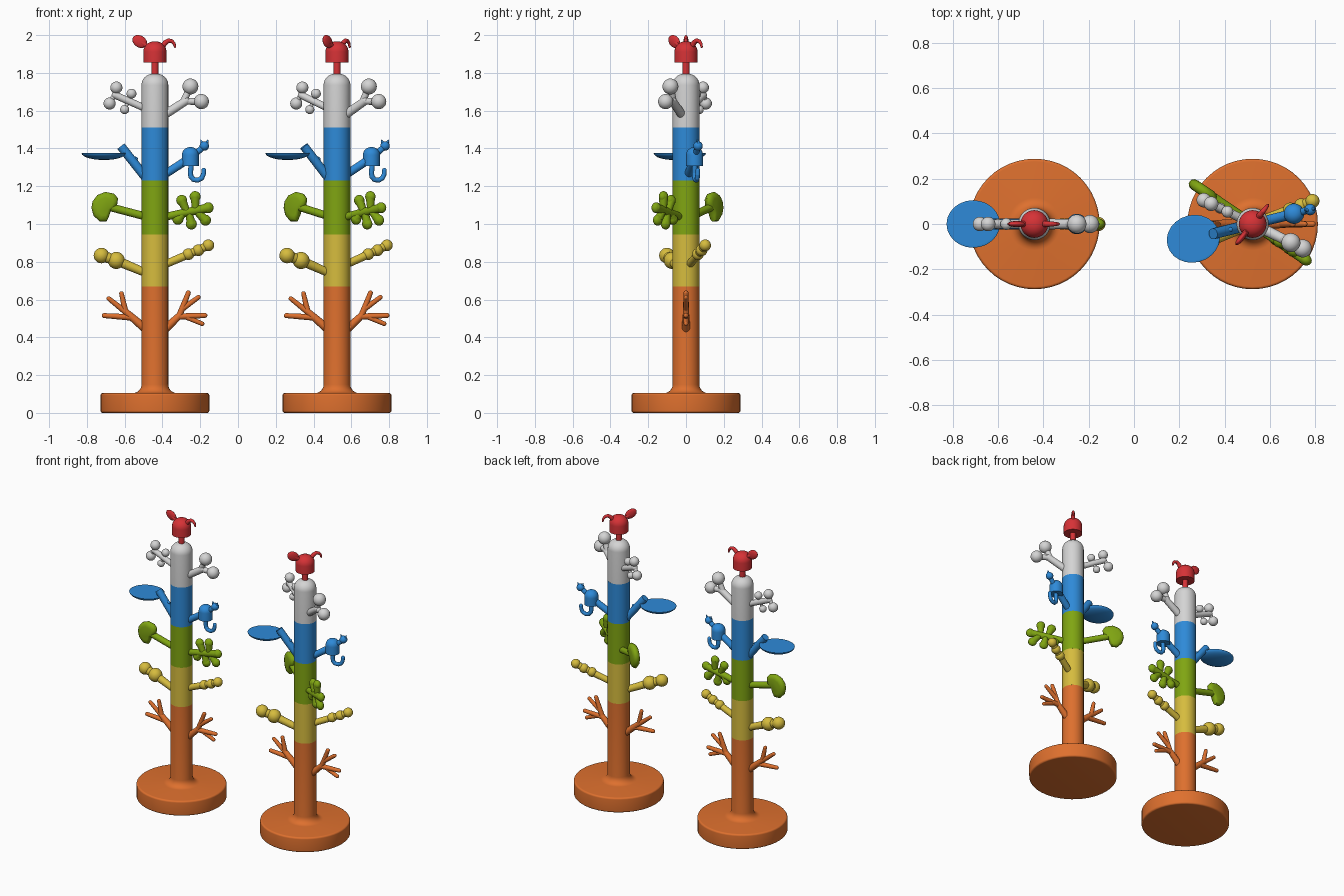
import bpy, bmesh, math
from mathutils import Vector, Matrix

if "Cube" in bpy.data.objects:
    bpy.data.objects.remove(bpy.data.objects["Cube"])


def material(name, rgb):
    m = bpy.data.materials.new(name)
    lin = [((c / 255 + 0.055) / 1.055) ** 2.4 for c in rgb]
    m.diffuse_color = (*lin, 1)
    m.use_nodes = True
    m.node_tree.nodes["Principled BSDF"].inputs["Base Color"].default_value = m.diffuse_color
    return m


MATS = {
    "orange": material("orange", (222, 112, 46)),
    "yellow": material("yellow", (214, 188, 62)),
    "green": material("green", (128, 165, 18)),
    "blue": material("blue", (46, 138, 216)),
    "grey": material("light grey", (212, 212, 212)),
    "red": material("red", (214, 50, 54)),
}
# tree x position and the turn of each coloured segment (degrees)
TREES = [
    ("left", -0.44, dict(orange=0, yellow=0, green=0, blue=0, grey=0, red=0)),
    ("right", 0.524, dict(orange=0, yellow=21, green=-34, blue=14, grey=-26, red=51)),
]


def lathe(bm, profile, x=0, n=48):
    """Closed turned solid from (radius, z) points."""
    rings = [[bm.verts.new((x + r * math.cos(2 * math.pi * i / n), r * math.sin(2 * math.pi * i / n), z))
              for i in range(n)] for r, z in profile]
    for a, b in zip(rings, rings[1:]):
        for i in range(n):
            j = (i + 1) % n
            bm.faces.new((a[i], a[j], b[j], b[i]))
    bm.faces.new(rings[0][::-1])
    bm.faces.new(rings[-1])


def ball(bm, p, r, scale=(1, 1, 1), tilt=0):
    m = Matrix.Translation((p[0], 0, p[1])) @ Matrix.Rotation(tilt, 4, 'Y') @ Matrix.Diagonal((*scale, 1))
    return bmesh.ops.create_uvsphere(bm, u_segments=24, v_segments=14, radius=r, matrix=m)["verts"]


def rod(bm, a, b, r1, r2=None):
    """Cone or cylinder between two (x, z) points."""
    a, b = Vector((a[0], 0, a[1])), Vector((b[0], 0, b[1]))
    d = b - a
    m = Matrix.Translation((a + b) / 2) @ d.to_track_quat('Z', 'Y').to_matrix().to_4x4()
    bmesh.ops.create_cone(bm, cap_ends=True, segments=20, radius1=r1,
                          radius2=r1 if r2 is None else r2, depth=d.length, matrix=m)


def limb(bm, pts, r1, r2=None):
    """Round-ended chain of rods tapering from r1 to r2."""
    r2 = r1 if r2 is None else r2
    k = len(pts) - 1
    rad = [r1 + (r2 - r1) * i / k for i in range(k + 1)]
    for i in range(k):
        rod(bm, pts[i], pts[i + 1], rad[i], rad[i + 1])
    for p, r in zip(pts, rad):
        ball(bm, p, r)


def part(name, colour, build):
    """Make one mesh and place it on both trees."""
    bm = bmesh.new()
    build(bm)
    bmesh.ops.recalc_face_normals(bm, faces=bm.faces)
    for f in bm.faces:
        f.smooth = True
    me = bpy.data.meshes.new(name)
    bm.to_mesh(me)
    bm.free()
    me.set_sharp_from_angle(angle=math.radians(40))
    me.materials.append(MATS[colour])
    for side, x, turn in TREES:
        ob = bpy.data.objects.new(f"{side}_tree_{name}", me)
        ob.location.x = x
        ob.rotation_euler.z = math.radians(turn[colour])
        bpy.context.collection.objects.link(ob)


def arc(cr, cz, r, a0, a1, n=6, rz=None):
    rz = rz or r
    return [(cr + r * math.cos(math.radians(a0 + (a1 - a0) * i / n)),
             cz + rz * math.sin(math.radians(a0 + (a1 - a0) * i / n))) for i in range(n + 1)]


R = 0.071
# base plate with flared trunk
part("base_and_trunk", "orange", lambda bm: lathe(
    bm, arc(0.276, 0.012, 0.012, -90, 0) + arc(0.276, 0.093, 0.012, 0, 90)
    + arc(R + 0.045, 0.15, 0.045, 270, 180) + [(R, 0.668)]))
# plain trunk segments
for col, z0, z1 in (("yellow", 0.668, 0.945), ("green", 0.945, 1.23), ("blue", 1.23, 1.51)):
    part("trunk_segment_" + col, col, lambda bm: lathe(bm, [(R, z0), (R, z1)]))
# domed top segment
part("trunk_top", "grey", lambda bm: lathe(bm, [(R, 1.51)] + arc(0.011, 1.735, 0.06, 0, 90, 10)))


# forked orange twigs
def orange_left(bm):
    limb(bm, [(-.05, .445), (-.12, .505), (-.156, .537)], .023, .017)
    limb(bm, [(-.156, .537), (-.177, .632)], .016, .012)
    limb(bm, [(-.15, .53), (-.244, .605)], .016, .012)
    limb(bm, [(-.12, .505), (-.268, .515)], .017, .013)


def orange_right(bm):
    limb(bm, [(.05, .44), (.13, .515)], .023, .018)
    limb(bm, [(.13, .515), (.177, .635)], .017, .013)
    limb(bm, [(.145, .55), (.23, .612)], .015, .012)
    limb(bm, [(.13, .51), (.265, .516)], .017, .013)
    limb(bm, [(.16, .51), (.25, .472)], .014, .012)


# beaded yellow branches
def yellow_left(bm):
    limb(bm, [(-.05, .742), (-.2, .805), (-.283, .833)], .022, .03)
    ball(bm, (-.204, .807), .045)
    ball(bm, (-.283, .833), .041)


def yellow_right(bm):
    limb(bm, [(.05, .785), (.17, .836), (.283, .886)], .021, .022)
    for p in ((.177, .84), (.23, .861), (.283, .887)):
        ball(bm, p, .031)


# fan leaf: flat outline with rounded rim
def fan_leaf(bm):
    limb(bm, [(-.05, 1.04), (-.24, 1.09)], .021)
    outline = [(-.2, 1.1), (-.195, 1.135), (-.215, 1.16), (-.262, 1.17), (-.305, 1.153), (-.33, 1.12),
               (-.336, 1.085), (-.325, 1.045), (-.294, 1.014), (-.257, 1.013), (-.243, 1.04), (-.233, 1.07)]
    cx, cz = -.265, 1.095
    rings = []
    for y, s in ((-.024, .6), (-.02, .84), (-.01, .97), (0, 1), (.01, .97), (.02, .84), (.024, .6)):
        rings.append([bm.verts.new((cx + (x - cx) * s, y, cz + (z - cz) * s)) for x, z in outline])
    n = len(outline)
    for a, b in zip(rings, rings[1:]):
        for i in range(n):
            bm.faces.new((a[i], a[(i + 1) % n], b[(i + 1) % n], b[i]))
    bm.faces.new(rings[0])
    bm.faces.new(rings[-1][::-1])


# lobed leaf: midrib with rounded lobes
def lobed_leaf(bm):
    limb(bm, [(.05, 1.037), (.28, 1.085)], .02, .024)
    for a, b in (((.17, 1.066), (.142, 1.125)), ((.215, 1.077), (.213, 1.145)), ((.24, 1.08), (.282, 1.086)),
                 ((.22, 1.068), (.268, 1.02)), ((.18, 1.06), (.193, 1.0)), ((.15, 1.055), (.122, 1.025))):
        limb(bm, [a, b], .018, .025)
        ball(bm, b, .029, (1, .8, 1))


# cut stub carrying a flat-topped leaf dish
def blue_left(bm):
    rod(bm, (-.03, 1.222), (-.18, 1.412), .024)
    for v in ball(bm, (-.27, 1.375), 1, (.118, .105, .036)):
        v.co.z = min(v.co.z, 1.376)
    limb(bm, [(-.1, 1.345), (-.165, 1.368)], .01)


# branch with a hanging animal: body, head, ears, curled tail
def blue_right(bm):
    rod(bm, (.04, 1.255), (.19, 1.352), .022)
    lathe(bm, [(.045, 1.308), (.045, 1.365)] + arc(.003, 1.365, .042, 10, 90, 8), .188, 28)
    limb(bm, [(.2, 1.36), (.26, 1.41)], .016)
    ball(bm, (.262, 1.413), .025)
    for s in (-1, 1):
        rod(bm, (.262 + s * .011, 1.425), (.262 + s * .02, 1.446), .011, .002)
    limb(bm, [(.193, 1.32), (.188, 1.27), (.191, 1.25), (.205, 1.235), (.228, 1.232),
              (.248, 1.243), (.257, 1.262), (.259, 1.285)], .014, .012)


# berry branches
def grey_left(bm):
    limb(bm, [(-.05, 1.612), (-.21, 1.682)], .019)
    limb(bm, [(-.124, 1.69), (-.16, 1.606)], .01)
    for p, r in (((-.24, 1.638), .032), ((-.204, 1.722), .032), ((-.124, 1.69), .026), ((-.16, 1.606), .024)):
        ball(bm, p, r)
    limb(bm, [(-.24, 1.638), (-.215, 1.68), (-.204, 1.722)], .013)


def grey_right(bm):
    limb(bm, [(.04, 1.572), (.165, 1.652)], .024, .022)
    limb(bm, [(.15, 1.645), (.188, 1.728)], .018)
    limb(bm, [(.16, 1.65), (.246, 1.648)], .018)
    ball(bm, (.188, 1.728), .042)
    ball(bm, (.246, 1.648), .04)


# red finial: stem, bell and two ears
def finial(bm):
    lathe(bm, [(.019, 1.78), (.019, 1.86)], n=24)
    lathe(bm, [(.061, 1.855), (.061, 1.912)] + arc(.003, 1.912, .058, 8, 90, 8, .055), n=40)


def round_ear(bm):
    ball(bm, (-.08, 1.966), 1, (.042, .013, .031), math.radians(32))
    limb(bm, [(-.03, 1.935), (-.07, 1.96)], .013)


def hooked_ear(bm):
    limb(bm, [(.035, 1.935), (.055, 1.96), (.072, 1.971), (.09, 1.968), (.102, 1.955), (.107, 1.938)], .015, .006)


for name, col, fn in (
        ("left_forked_twig", "orange", orange_left), ("right_forked_twig", "orange", orange_right),
        ("left_beaded_branch", "yellow", yellow_left), ("right_beaded_branch", "yellow", yellow_right),
        ("fan_leaf", "green", fan_leaf), ("lobed_leaf", "green", lobed_leaf),
        ("leaf_dish_branch", "blue", blue_left), ("hanging_animal_branch", "blue", blue_right),
        ("left_berry_branch", "grey", grey_left), ("right_berry_branch", "grey", grey_right),
        ("finial", "red", finial), ("round_ear", "red", round_ear), ("hooked_ear", "red", hooked_ear)):
    part(name, col, fn)
